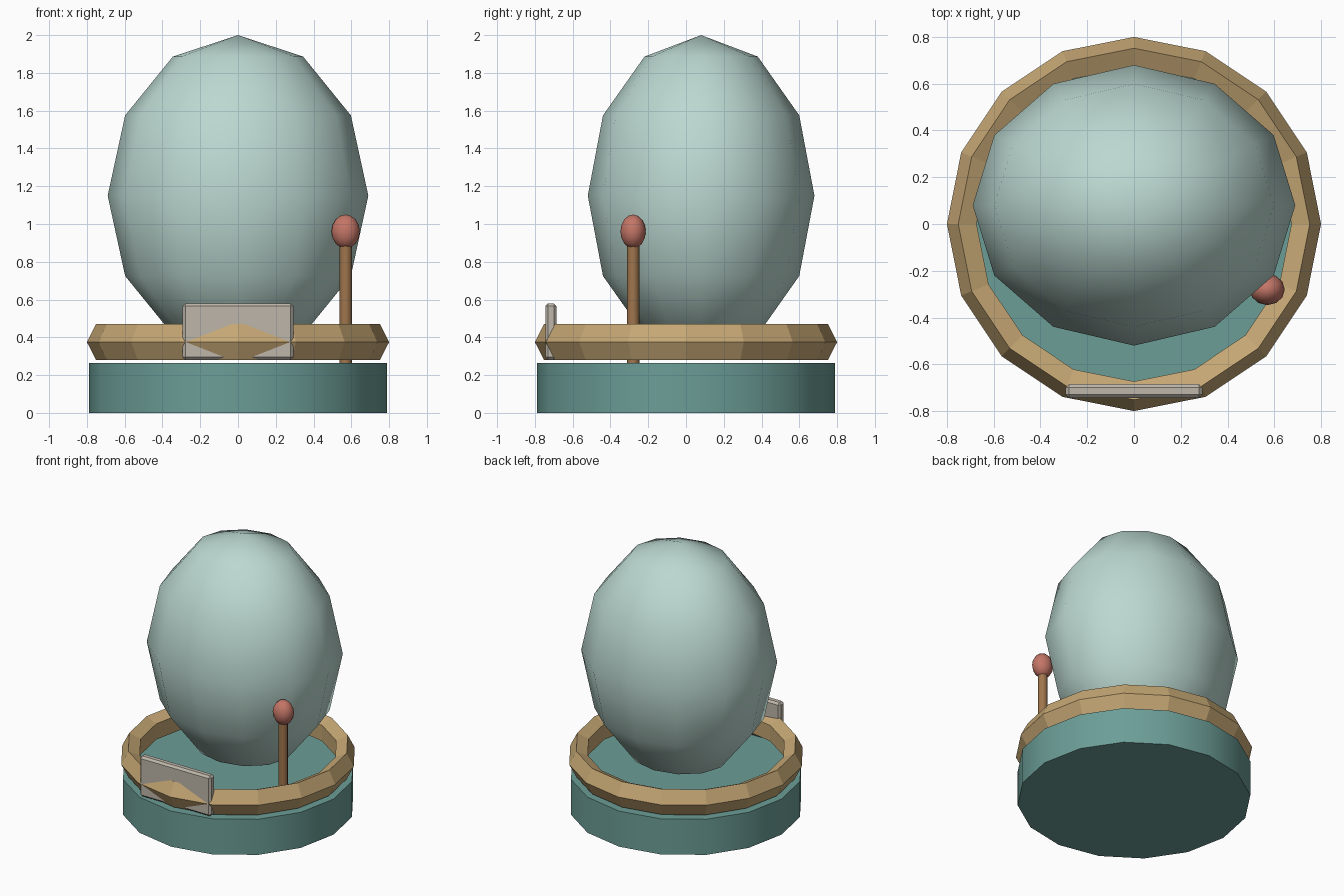
import bpy, math

if "Cube" in bpy.data.objects:
    bpy.data.objects.remove(bpy.data.objects["Cube"])


def material(name, rgb):
    m = bpy.data.materials.new(name)
    m.diffuse_color = (*rgb, 1)
    m.use_nodes = True
    m.node_tree.nodes["Principled BSDF"].inputs["Base Color"].default_value = m.diffuse_color
    return m


PALE = material("pale_mint", (0.50, 0.69, 0.635))
TEAL = material("teal", (0.15, 0.34, 0.31))
TAN = material("tan", (0.56, 0.385, 0.175))
STONE = material("stone_grey", (0.51, 0.468, 0.402))
RED = material("dusty_red", (0.55, 0.18, 0.135))
BROWN = material("brown", (0.35, 0.18, 0.075))


def finish(name, mat, scale=(1, 1, 1), smooth=None):
    ob = bpy.context.object
    ob.name = name
    ob.scale = scale
    bpy.ops.object.transform_apply(location=False, rotation=False, scale=True)
    ob.data.materials.append(mat)
    if smooth:
        bpy.ops.object.shade_smooth_by_angle(angle=math.radians(smooth))
    return ob


# round base with smooth wall and crisp rims
bpy.ops.mesh.primitive_cylinder_add(vertices=16, radius=0.788, depth=0.265,
                                    location=(0, 0, 0.1325))
finish("base", TEAL, smooth=40)

# faceted rim ring with a five-sided section
bpy.ops.mesh.primitive_torus_add(major_segments=16, minor_segments=5,
                                 major_radius=0.73, minor_radius=0.07,
                                 location=(0, 0, 0.375))
finish("rim_ring", TAN, (1, 1, 1.43))

# large egg-like body
bpy.ops.mesh.primitive_uv_sphere_add(segments=12, ring_count=6, radius=1,
                                     location=(0, 0.08, 1.15))
finish("dome", PALE, (0.69, 0.60, 0.85), smooth=60)

# lever rod and knob
bpy.ops.mesh.primitive_cylinder_add(vertices=8, radius=0.033, depth=0.65,
                                    location=(0.57, -0.28, 0.575))
finish("lever_rod", BROWN, smooth=50)
bpy.ops.mesh.primitive_uv_sphere_add(segments=12, ring_count=8, radius=1,
                                     location=(0.57, -0.28, 0.96))
finish("lever_knob", RED, (0.075, 0.067, 0.09), smooth=60)

# bevelled front plaque
bpy.ops.mesh.primitive_cube_add(size=1, location=(0, -0.715, 0.43))
plaque = finish("front_plaque", STONE, (0.586, 0.06, 0.30))
bevel = plaque.modifiers.new("bevel", "BEVEL")
bevel.width = 0.015
bevel.segments = 1
